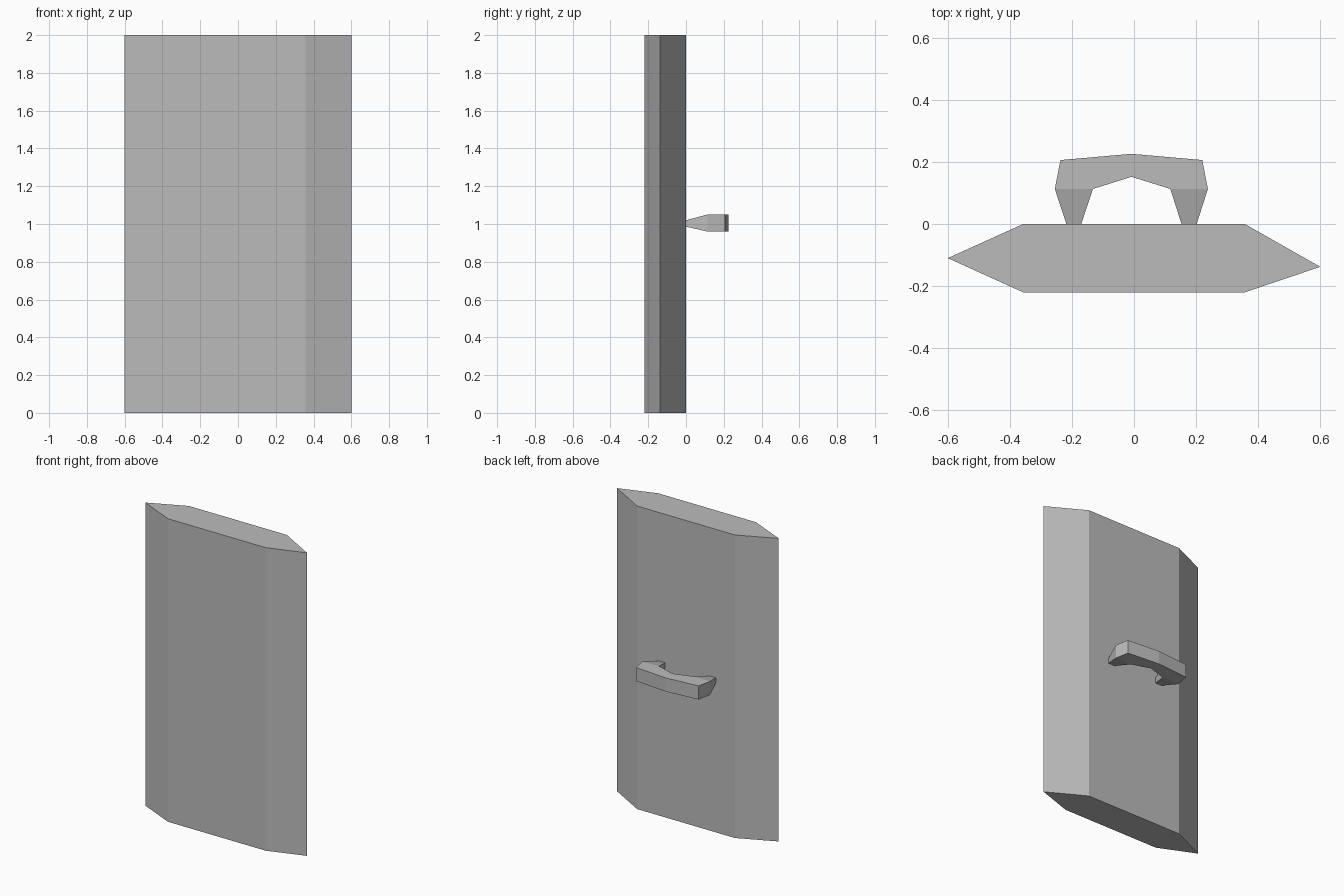
import bpy
import bmesh

old = bpy.data.objects.get("Cube")
if old:
    bpy.data.objects.remove(old, do_unlink=True)

grey = bpy.data.materials.new("plain_grey")
grey.use_nodes = True
colour = (0.5, 0.5, 0.5, 1)
grey.diffuse_color = colour
grey.node_tree.nodes["Principled BSDF"].inputs["Base Color"].default_value = colour


def prism(name, outline, span, caps):
    """Solid from an xy outline; span(y) gives the low and high z, caps list the cap faces."""
    bm = bmesh.new()
    low = [bm.verts.new((x, y, span(y)[0])) for x, y in outline]
    high = [bm.verts.new((x, y, span(y)[1])) for x, y in outline]
    for cap in caps:
        bm.faces.new([high[i] for i in cap])
        bm.faces.new([low[i] for i in reversed(cap)])
    for i in range(len(outline)):
        j = (i + 1) % len(outline)
        bm.faces.new((low[i], low[j], high[j], high[i]))
    bmesh.ops.recalc_face_normals(bm, faces=bm.faces)
    mesh = bpy.data.meshes.new(name)
    bm.to_mesh(mesh)
    bm.free()
    mesh.materials.append(grey)
    obj = bpy.data.objects.new(name, mesh)
    bpy.context.collection.objects.link(obj)
    return obj


# Door slab with pointed, slightly uneven side edges
slab = [(-0.6, -0.11), (-0.357, -0.22), (0.357, -0.22),
        (0.6, -0.138), (0.357, 0), (-0.357, 0)]
prism("door_panel", slab, lambda y: (0, 2), [range(len(slab))])

# Handle: two legs that taper toward the door, joined by a bent grip
left_leg = [(0.117, 0.113), (0.153, 0), (0.202, 0), (0.238, 0.113)]
grip_back = [(0.22, 0.206), (-0.008, 0.226), (-0.237, 0.206)]
right_leg = [(-0.255, 0.113), (-0.218, 0), (-0.17, 0), (-0.132, 0.113)]
grip_middle = [(-0.008, 0.152)]
prism("door_handle", left_leg + grip_back + right_leg + grip_middle,
      lambda y: (0.96, 1.05) if y > 0 else (0.986, 1.02),
      [(0, 1, 2, 3), (7, 8, 9, 10), (0, 3, 4, 5, 6, 7, 10, 11)])
